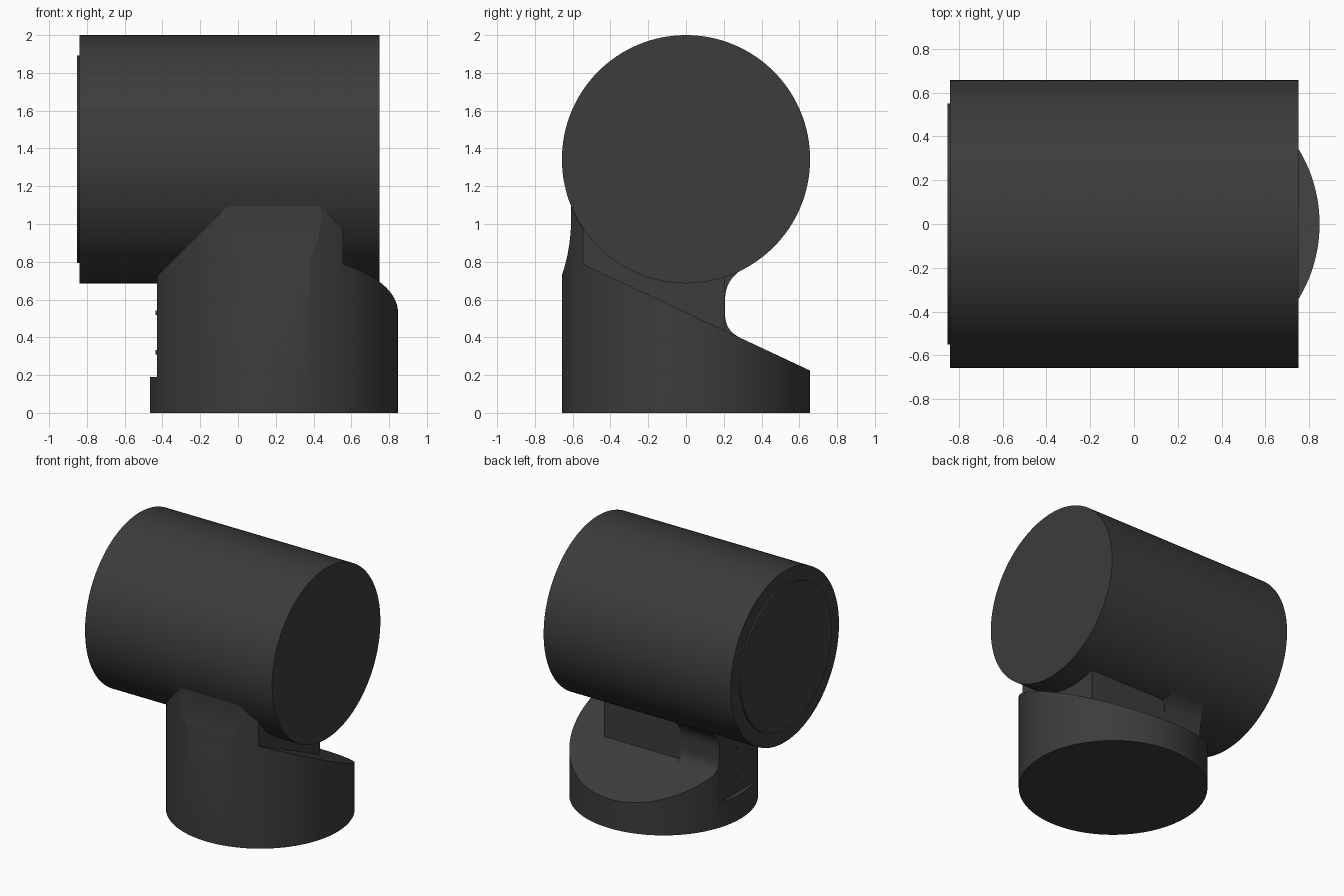
import bpy, bmesh, math
from mathutils import Vector, Matrix

if "Cube" in bpy.data.objects:
    bpy.data.objects.remove(bpy.data.objects["Cube"])

R = 0.657            # shared radius of body and base
BX = 0.19            # base centre in x
AX_Z = 2 - R         # height of the body axis

dark = bpy.data.materials.new("dark_grey")
dark.diffuse_color = (0.045, 0.045, 0.045, 1)
dark.use_nodes = True
dark.node_tree.nodes["Principled BSDF"].inputs["Base Color"].default_value = dark.diffuse_color


def make(name, bm):
    bmesh.ops.recalc_face_normals(bm, faces=bm.faces)
    me = bpy.data.meshes.new(name)
    bm.to_mesh(me)
    bm.free()
    ob = bpy.data.objects.new(name, me)
    bpy.context.collection.objects.link(ob)
    me.materials.append(dark)
    return ob


def cylinder(name, r, a, b, centre=(0, 0), axis='Z', n=128):
    """Cylinder from a to b along the axis; centre in the other two coordinates."""
    bm = bmesh.new()
    bmesh.ops.create_cone(bm, cap_ends=True, segments=n, radius1=r, radius2=r, depth=b - a)
    m = (a + b) / 2
    if axis == 'X':
        mat = Matrix.Translation((m, *centre)) @ Matrix.Rotation(math.pi / 2, 4, 'Y')
    else:
        mat = Matrix.Translation((*centre, m))
    bm.transform(mat)
    return make(name, bm)


def prism(name, pts, a, b, axis):
    """Extrude a 2D profile from a to b along the axis."""
    place = {'X': lambda p, t: (t, p[0], p[1]),
             'Y': lambda p, t: (p[0], t, p[1]),
             'Z': lambda p, t: (p[0], p[1], t)}[axis]
    bm = bmesh.new()
    lo = [bm.verts.new(place(p, a)) for p in pts]
    hi = [bm.verts.new(place(p, b)) for p in pts]
    bm.faces.new(lo)
    bm.faces.new(hi)
    for i in range(len(pts)):
        j = (i + 1) % len(pts)
        bm.faces.new((lo[i], lo[j], hi[j], hi[i]))
    return make(name, bm)


def boolean(ob, cutter, op='DIFFERENCE'):
    m = ob.modifiers.new(cutter.name, 'BOOLEAN')
    m.operation, m.solver, m.object = op, 'EXACT', cutter
    bpy.context.view_layer.objects.active = ob
    bpy.ops.object.modifier_apply(modifier=m.name)
    bpy.data.objects.remove(cutter)


def curve(p, q, r, n=10):
    """Quadratic arc from p to r, bending towards q."""
    p, q, r = Vector(p), Vector(q), Vector(r)
    return [tuple((1 - t) ** 2 * p + 2 * t * (1 - t) * q + t * t * r)
            for t in (i / n for i in range(n + 1))]


def slope(y):
    return 0.79 - 0.469 * (y + 0.55)


# Horizontal body and front lens disc
body = cylinder("body", R, -0.84, 0.75, (0, AX_Z), 'X')
lens = cylinder("lens_cover", 0.55, -0.852, -0.83, (0, AX_Z), 'X')

# Base with neck: one upright cylinder, carved
base = cylinder("base_and_neck", R, 0, 1.1, (BX, 0))

# Sloping shelf around the right and back of the neck
shelf = prism("shelf_cut", [(-2, 0.205), (0.555, 0.205), (0.555, -2), (2, -2), (2, 2), (-2, 2)],
              0, 3, 'Z')
for v in shelf.data.vertices:
    if v.co.z < 1:
        v.co.z = slope(v.co.y)
boolean(base, shelf)

# Left flat, and the two sloping shoulders
boolean(base, prism("left_cut", [(-2, 0.19), (-0.43, 0.19), (-0.43, 0.73), (-0.06, 1.1),
                                 (0.04, 1.2), (-2, 1.2)], -2, 2, 'Y'))
boolean(base, prism("right_cut", [(0.33, 1.2), (0.43, 1.1), (0.63, 0.90), (0.8, 1.2)],
                    -2, 2, 'Y'))

# Curved scoop at the front of the neck
scoop = curve((-0.662, 0.715), (-0.609, 0.86), (-0.608, 1.03), 12)
boolean(base, prism("scoop_cut", scoop + [(-0.608, 1.3), (-1, 1.3), (-1, 0.715)],
                    -0.5, 0.9, 'X'))

# Concave web behind the left part of the neck, trimmed to the base outline
profile = ([(0.12, 0.36), (0.30, 0.36)]
           + curve((0.30, slope(0.30)), (0.207, 0.43), (0.207, 0.52))
           + curve((0.207, 0.60), (0.207, 0.71), (0.31, 0.767))
           + [(0.31, 0.85), (0.12, 0.85)])
web = prism("neck_web", profile, -0.428, -0.10, 'X')
boolean(web, cylinder("web_trim", R - 0.001, 0, 1.5, (BX, 0)), 'INTERSECT')

# Small contact pins on the left flat
pins = [cylinder(f"contact_pin_{i}", 0.012, -0.436, -0.41, (0, z), 'X', 16)
        for i, z in enumerate((0.32, 0.53))]

# Smooth round surfaces, sharp edges kept
bpy.ops.object.select_all(action='DESELECT')
for ob in [body, lens, base, web] + pins:
    ob.select_set(True)
bpy.context.view_layer.objects.active = base
bpy.ops.object.shade_smooth_by_angle(angle=math.radians(20))
